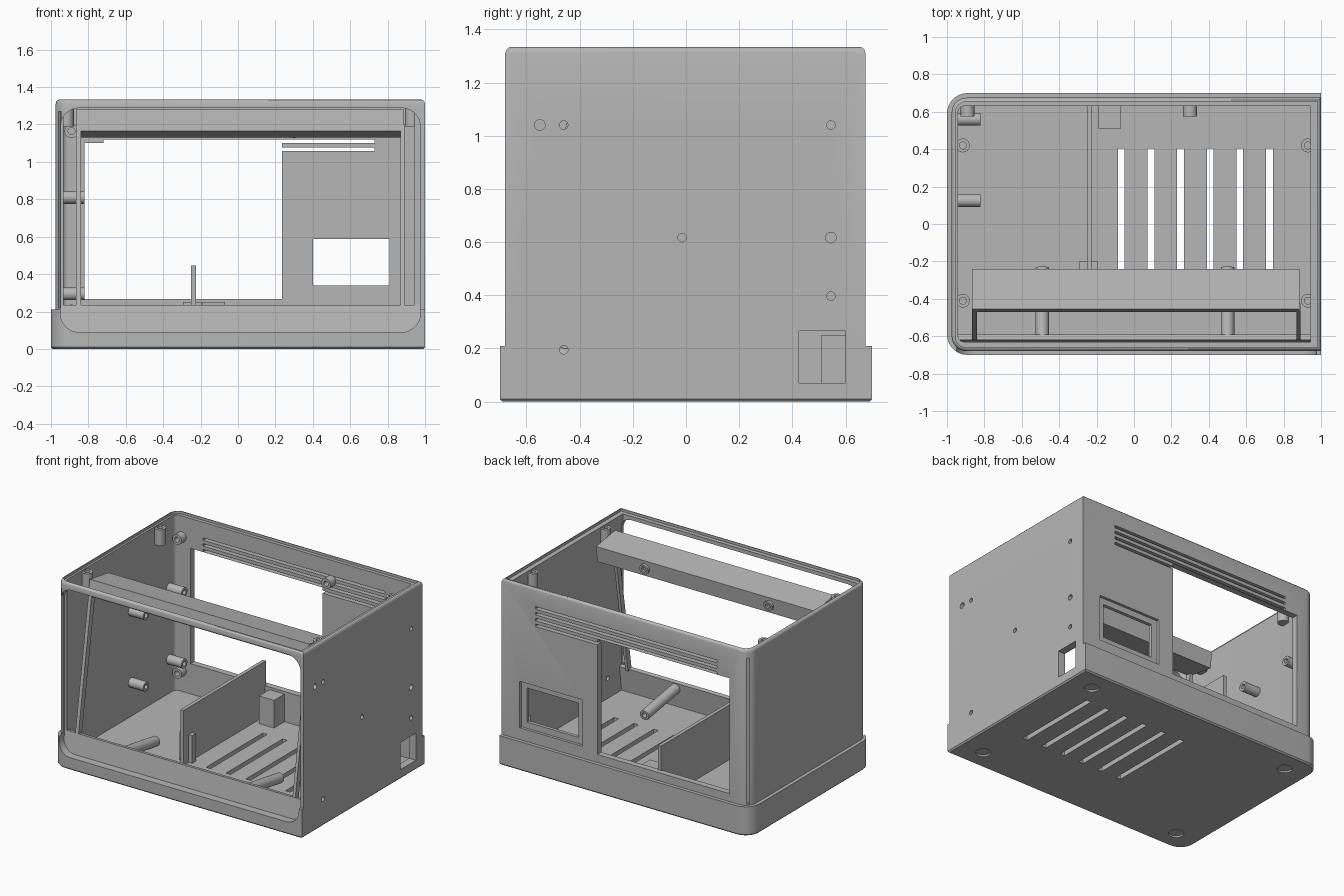
import bpy, bmesh, math
from mathutils import Vector

old = bpy.data.objects.get("Cube")
if old:
    bpy.data.objects.remove(old, do_unlink=True)

grey = bpy.data.materials.new("plain_grey")
grey.use_nodes = True
COLOUR = (0.47, 0.47, 0.47, 1)
grey.diffuse_color = COLOUR
grey.node_tree.nodes["Principled BSDF"].inputs["Base Color"].default_value = COLOUR


def finish(name, bm):
    bmesh.ops.recalc_face_normals(bm, faces=bm.faces)
    mesh = bpy.data.meshes.new(name)
    bm.to_mesh(mesh)
    bm.free()
    mesh.materials.append(grey)
    ob = bpy.data.objects.new(name, mesh)
    bpy.context.collection.objects.link(ob)
    return ob


def smooth(ob):
    bpy.ops.object.select_all(action='DESELECT')
    ob.select_set(True)
    bpy.context.view_layer.objects.active = ob
    bpy.ops.object.shade_smooth_by_angle(angle=math.radians(30))


def rounded(a0, a1, b0, b1, radii):
    """Rounded rectangle; radii run from the low/low corner anticlockwise."""
    pts = []
    corners = [(a0, b0, 1, 1), (a1, b0, -1, 1), (a1, b1, -1, -1), (a0, b1, 1, -1)]
    for k, ((a, b, sa, sb), r) in enumerate(zip(corners, radii)):
        if r == 0:
            pts.append((a, b))
            continue
        for i in range(9):
            t = math.pi + (k + i / 8) * math.pi / 2
            pts.append((a + sa * r + r * math.cos(t), b + sb * r + r * math.sin(t)))
    return pts


def prism(name, pts, axis, lo, hi, bevel_end=None, bevel=0.02, segs=3):
    """Extrude a 2D outline along an axis, optionally rounding one end."""
    place = {'x': lambda p: (lo, p[0], p[1]),
             'y': lambda p: (p[0], lo, p[1]),
             'z': lambda p: (p[0], p[1], lo)}[axis]
    bm = bmesh.new()
    face = bm.faces.new([bm.verts.new(place(p)) for p in pts])
    shift = Vector([hi - lo if axis == c else 0 for c in 'xyz'])
    res = bmesh.ops.extrude_face_region(bm, geom=[face])
    top = [v for v in res['geom'] if isinstance(v, bmesh.types.BMVert)]
    bmesh.ops.translate(bm, verts=top, vec=shift)
    if bevel_end is not None:
        edges = [e for e in bm.edges if all(abs(v.co.z - bevel_end) < 1e-5 for v in e.verts)]
        bmesh.ops.bevel(bm, geom=edges, offset=bevel, segments=segs, profile=0.5, affect='EDGES')
    return finish(name, bm)


def box(name, x0, x1, y0, y1, z0, z1):
    return prism(name, [(x0, y0), (x1, y0), (x1, y1), (x0, y1)], 'z', z0, z1)


def disc(a, b, r, n=24):
    return [(a + r * math.cos(i * math.tau / n), b + r * math.sin(i * math.tau / n)) for i in range(n)]


def boss(name, start, end, r):
    """Screw boss with a blind hole in its end."""
    start, end = Vector(start), Vector(end)
    d = end - start
    bm = bmesh.new()
    bmesh.ops.create_cone(bm, cap_ends=True, segments=24, radius1=r, radius2=r, depth=d.length)
    cap = max(bm.faces, key=lambda f: f.calc_center_median().z)
    bmesh.ops.inset_individual(bm, faces=[cap], thickness=r * 0.5)
    hole = bmesh.ops.extrude_discrete_faces(bm, faces=[cap])['faces'][0]
    bmesh.ops.translate(bm, verts=hole.verts, vec=(0, 0, -d.length * 0.7))
    ob = finish(name, bm)
    ob.rotation_mode = 'QUATERNION'
    ob.rotation_quaternion = d.to_track_quat('Z', 'Y')
    ob.location = (start + end) / 2
    smooth(ob)


def combine(ob, tool, operation):
    mod = ob.modifiers.new("cut", 'BOOLEAN')
    mod.operation, mod.solver, mod.object = operation, 'EXACT', tool
    bpy.context.view_layer.objects.active = ob
    bpy.ops.object.modifier_apply(modifier=mod.name)
    bpy.data.objects.remove(tool, do_unlink=True)


def cut(tool):
    combine(case, tool, 'DIFFERENCE')


# Outer case: upper shell joined to a slightly wider base tray
case = prism("case_shell", rounded(-0.975, 1, -0.68, 0.675, (0.08, 0, 0, 0.08)),
             'z', 0.1, 1.335, 1.335, 0.025)
tray = prism("tray", rounded(-1, 1, -0.7, 0.7, (0.11, 0, 0, 0.11)), 'z', 0, 0.21, 0, 0.01, 1)
combine(case, tray, 'UNION')

# Hollow inside and ledge around the open top
cut(prism("cavity", rounded(-0.94, 0.945, -0.63, 0.63, (0.03, 0, 0, 0.03)), 'z', 0.05, 1.5))
cut(prism("ledge", rounded(-0.955, 0.98, -0.66, 0.655, (0.06, 0, 0, 0.06)), 'z', 1.315, 1.5))

# Front opening with rounded corners
cut(prism("front_opening", rounded(-0.95, 0.975, 0.09, 1.288, (0.1,) * 4), 'y', -0.8, -0.62))

# Rear opening, rear window with recessed border, rear vents
cut(box("rear_opening", -0.82, 0.235, 0.55, 0.8, 0.268, 1.1))
cut(box("window_recess", 0.355, 0.855, 0.655, 0.8, 0.295, 0.63))
cut(box("rear_window", 0.4, 0.81, 0.55, 0.8, 0.34, 0.587))
for i in range(4):
    z = 1.068 + 0.042 * i
    cut(box("rear_vent", -0.72, 0.73, 0.55, 0.8, z - 0.009, z + 0.009))

# Right wall: socket opening and screw holes
cut(box("socket_opening", 0.9, 1.1, 0.425, 0.6, 0.07, 0.265))
for y, z, r in [(-0.55, 1.04, 0.02), (-0.46, 1.04, 0.016), (0.545, 1.04, 0.016),
                (-0.015, 0.617, 0.016), (0.545, 0.617, 0.02), (0.545, 0.397, 0.016),
                (-0.46, 0.195, 0.016)]:
    cut(prism("screw_hole", disc(y, z, r, 16), 'x', 0.9, 1.1))

# Floor vents and foot recesses
for i in range(6):
    x = -0.068 + 0.1585 * i
    cut(box("floor_vent", x - 0.018, x + 0.018, -0.24, 0.405, -0.1, 0.1))
for x in (-0.82, 0.82):
    for y in (-0.55, 0.55):
        cut(prism("foot_recess", disc(x, y, 0.05), 'z', -0.1, 0.012))

# Thin corner grooves on the left side
for s in (-1, 1):
    cut(prism("corner_groove", [(-1, s * 0.685), (-0.985, s * 0.7), (-0.935, s * 0.65), (-0.95, s * 0.635)],
              'z', 0.22, 1.27))
smooth(case)

# Tilted screen frame
prism("frame_top_bar", [(-0.47, 1.165), (-0.455, 1.28), (-0.24, 1.245), (-0.255, 1.13)],
      'x', -0.865, 0.885)
prism("frame_lower_panel", [(-0.645, 0.075), (-0.62, 0.235), (-0.59, 0.23), (-0.615, 0.05)],
      'x', -0.948, 0.972)
for name, x0, x1 in (("frame_right_bar", -0.865, -0.84), ("frame_left_bar", 0.868, 0.89)):
    prism(name, [(-0.62, 0.225), (-0.465, 1.2), (-0.425, 1.193), (-0.58, 0.218)], 'x', x0, x1)
for x in (-0.49, 0.5):
    boss("frame_top_boss", (x, -0.3, 1.195), (x, -0.233, 1.184), 0.036)
    boss("frame_lower_boss", (x, -0.61, 0.19), (x, -0.24, 0.13), 0.036)

# Divider and small floor blocks
box("divider", -0.25, -0.224, -0.3, 0.64, 0.04, 0.445)
box("divider_clip", -0.295, -0.195, -0.245, -0.2, 0.04, 0.25)
box("floor_block", -0.19, -0.07, 0.51, 0.635, 0.04, 0.25)

# Screw bosses on the side wall, rear wall and top corners
for y in (0.125, 0.56):
    for z in (0.295, 0.81):
        boss("side_boss", (-0.95, y, z), (-0.82, y, z), 0.034)
for x, z in ((-0.89, 0.2), (-0.89, 1.165), (0.3, 1.165)):
    boss("rear_boss", (x, 0.64, z), (x, 0.575, z), 0.037)
for x in (-0.915, 0.93):
    for y in (-0.41, 0.42):
        boss("top_post", (x, y, 1.19), (x, y, 1.305), 0.037)
